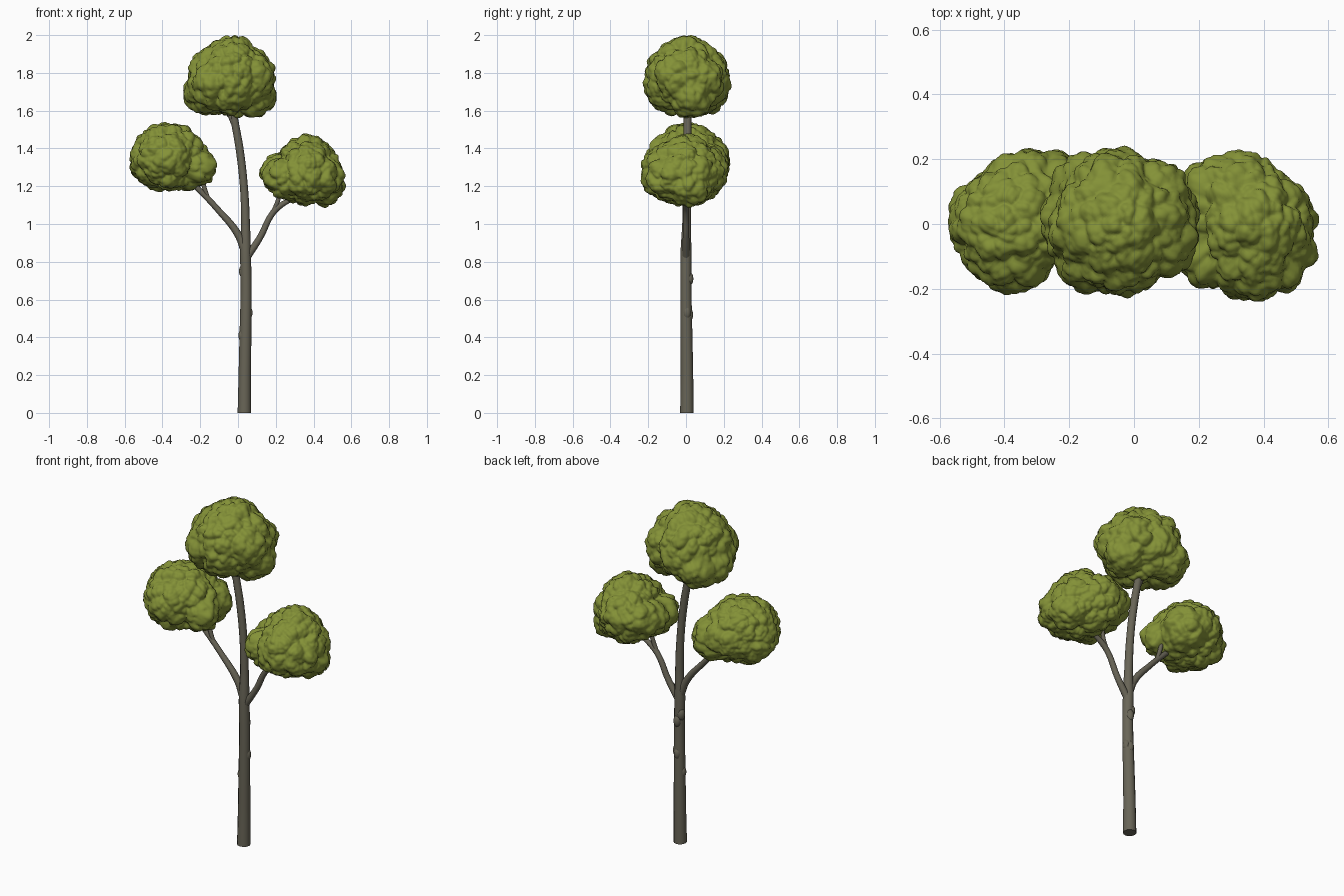
import bpy
import bmesh
from mathutils import Vector, noise

cube = bpy.data.objects.get("Cube")
if cube:
    bpy.data.objects.remove(cube, do_unlink=True)


def make_material(name, rgb, roughness=0.9):
    mat = bpy.data.materials.new(name)
    mat.use_nodes = True
    colour = (*rgb, 1.0)
    mat.diffuse_color = colour
    shader = mat.node_tree.nodes["Principled BSDF"]
    shader.inputs["Base Color"].default_value = colour
    shader.inputs["Roughness"].default_value = roughness
    return mat


bark = make_material("grey brown bark", (0.14, 0.13, 0.095))
leaf = make_material("olive leaf green", (0.23, 0.285, 0.038))


def add_object(name, data, mat):
    obj = bpy.data.objects.new(name, data)
    bpy.context.collection.objects.link(obj)
    data.materials.append(mat)
    return obj


def limb(name, points):
    """Tapered round tube through (x, y, z, radius) points."""
    curve = bpy.data.curves.new(name, "CURVE")
    curve.dimensions = "3D"
    curve.bevel_depth = 1.0
    curve.bevel_resolution = 4
    curve.resolution_u = 8
    curve.use_fill_caps = True
    spline = curve.splines.new("BEZIER")
    spline.bezier_points.add(len(points) - 1)
    for knot, (x, y, z, r) in zip(spline.bezier_points, points):
        knot.co = (x, y, z)
        knot.radius = r
        knot.handle_left_type = knot.handle_right_type = "AUTO"
    return add_object(name, curve, bark)


def finish(name, bm, mat):
    """Smooth-shade a bmesh and turn it into an object."""
    for f in bm.faces:
        f.smooth = True
    mesh = bpy.data.meshes.new(name)
    bm.to_mesh(mesh)
    bm.free()
    return add_object(name, mesh, mat)


def bark_knot(name, centre, size):
    """Swollen scar, mostly sunk into the trunk."""
    bm = bmesh.new()
    bmesh.ops.create_icosphere(bm, subdivisions=3, radius=size)
    for v in bm.verts:
        v.co.z *= 1.7
        v.co += Vector(centre)
    finish(name, bm, bark)


def reach(direction, lobes):
    """Farthest distance at which a ray from the first lobe leaves any lobe."""
    origin = Vector(lobes[0][:3])
    best = 0.0
    for x, y, z, r in lobes:
        offset = Vector((x, y, z)) - origin
        along = offset.dot(direction)
        disc = r * r - offset.length_squared + along * along
        if disc > 0:
            best = max(best, along + disc ** 0.5)
    return best


def puff(point, frequency):
    """Rounded leaf clumps with creases between them."""
    nearest = noise.voronoi(point * frequency)[0][0]
    return -min(nearest * nearest, 1.0)


def crown(name, lobes, low, high, seed):
    """Clumped foliage ball, sized to its low and high corners."""
    bm = bmesh.new()
    bmesh.ops.create_icosphere(bm, subdivisions=6, radius=1.0)
    origin = Vector(lobes[0][:3])
    shift = Vector((seed, seed * 2, seed * 3))
    for v in bm.verts:
        d = v.co.normalized()
        p = origin + d * reach(d, lobes)
        q = p + shift
        q += noise.noise_vector(q * 9) * 0.018
        bump = 0.012 * noise.noise(q * 8)
        bump += 0.034 * puff(q, 15) + 0.014 * puff(q, 31)
        v.co = p + d * bump
    for axis in range(3):
        values = [v.co[axis] for v in bm.verts]
        a, b = min(values), max(values)
        scale = (high[axis] - low[axis]) / (b - a)
        for v in bm.verts:
            v.co[axis] = low[axis] + (v.co[axis] - a) * scale
    finish(name, bm, leaf)


# Trunk, rising into the top crown
limb("trunk", [
    (0.034, 0.005, 0.0, 0.036), (0.036, 0.005, 0.2, 0.033),
    (0.04, 0.002, 0.45, 0.031), (0.043, 0.0, 0.65, 0.029),
    (0.04, 0.0, 0.85, 0.029), (0.04, 0.003, 1.0, 0.023),
    (0.031, 0.006, 1.2, 0.021), (0.008, 0.008, 1.4, 0.021),
    (-0.02, 0.008, 1.56, 0.02), (-0.04, 0.008, 1.7, 0.014)])
limb("trunk_fork", [
    (-0.01, 0.008, 1.5, 0.014), (-0.035, 0.008, 1.56, 0.014),
    (-0.07, 0.008, 1.64, 0.011)])

# Side branches and their forks
limb("right_branch", [
    (0.035, 0, 0.86, 0.022), (0.0, 0, 0.945, 0.02),
    (-0.11, 0, 1.08, 0.016), (-0.2, 0, 1.175, 0.015),
    (-0.28, 0, 1.25, 0.011)])
limb("right_branch_fork", [
    (-0.16, 0, 1.14, 0.011), (-0.18, 0, 1.2, 0.012),
    (-0.19, 0.01, 1.28, 0.01)])
limb("left_branch", [
    (0.045, 0, 0.82, 0.02), (0.12, 0, 0.935, 0.017),
    (0.175, 0, 1.045, 0.016), (0.215, 0, 1.09, 0.016),
    (0.3, 0, 1.14, 0.011)])
limb("left_branch_fork", [
    (0.185, 0, 1.06, 0.012), (0.21, 0, 1.12, 0.012),
    (0.23, 0.01, 1.2, 0.01)])

# Bark scars
for i, (centre, size) in enumerate([
        ((0.056, 0.005, 0.53), 0.021), ((0.026, 0.008, 0.75), 0.021),
        ((0.022, 0.0, 0.41), 0.02), ((0.043, 0.018, 0.71), 0.021),
        ((0.042, 0.018, 0.52), 0.02)]):
    bark_knot(f"bark_knot_{i + 1}", centre, size)

# Foliage
crown("top_crown", [
    (-0.03, 0, 1.78, 0.225), (-0.09, 0, 1.78, 0.195),
    (0.03, 0, 1.78, 0.185), (-0.18, 0.01, 1.7, 0.13),
    (0.1, 0.02, 1.68, 0.13), (0.09, -0.05, 1.78, 0.14),
    (-0.05, 0.05, 1.77, 0.2), (-0.04, -0.05, 1.76, 0.2),
    (-0.15, 0.1, 1.69, 0.13), (-0.14, -0.09, 1.74, 0.14),
    (0.06, 0.08, 1.76, 0.145)],
    (-0.29, -0.23, 1.56), (0.205, 0.242, 2.0), 3.1)
crown("right_crown", [
    (-0.37, 0, 1.355, 0.195), (-0.34, 0.06, 1.34, 0.17),
    (-0.38, -0.06, 1.34, 0.17), (-0.28, 0, 1.34, 0.15),
    (-0.43, 0, 1.33, 0.155), (-0.26, 0.09, 1.31, 0.14),
    (-0.29, 0, 1.29, 0.13), (-0.2, -0.05, 1.3, 0.1)],
    (-0.575, -0.22, 1.17), (-0.11, 0.235, 1.54), 5.7)
crown("left_crown", [
    (0.36, 0, 1.28, 0.195), (0.41, 0, 1.27, 0.17),
    (0.32, 0.06, 1.28, 0.17), (0.36, -0.07, 1.27, 0.17),
    (0.21, 0.02, 1.27, 0.115), (0.38, 0.01, 1.35, 0.14),
    (0.22, -0.08, 1.25, 0.12), (0.46, 0.02, 1.21, 0.125),
    (0.23, 0.09, 1.28, 0.125), (0.45, -0.08, 1.25, 0.13)],
    (0.11, -0.24, 1.085), (0.572, 0.23, 1.48), 8.3)
